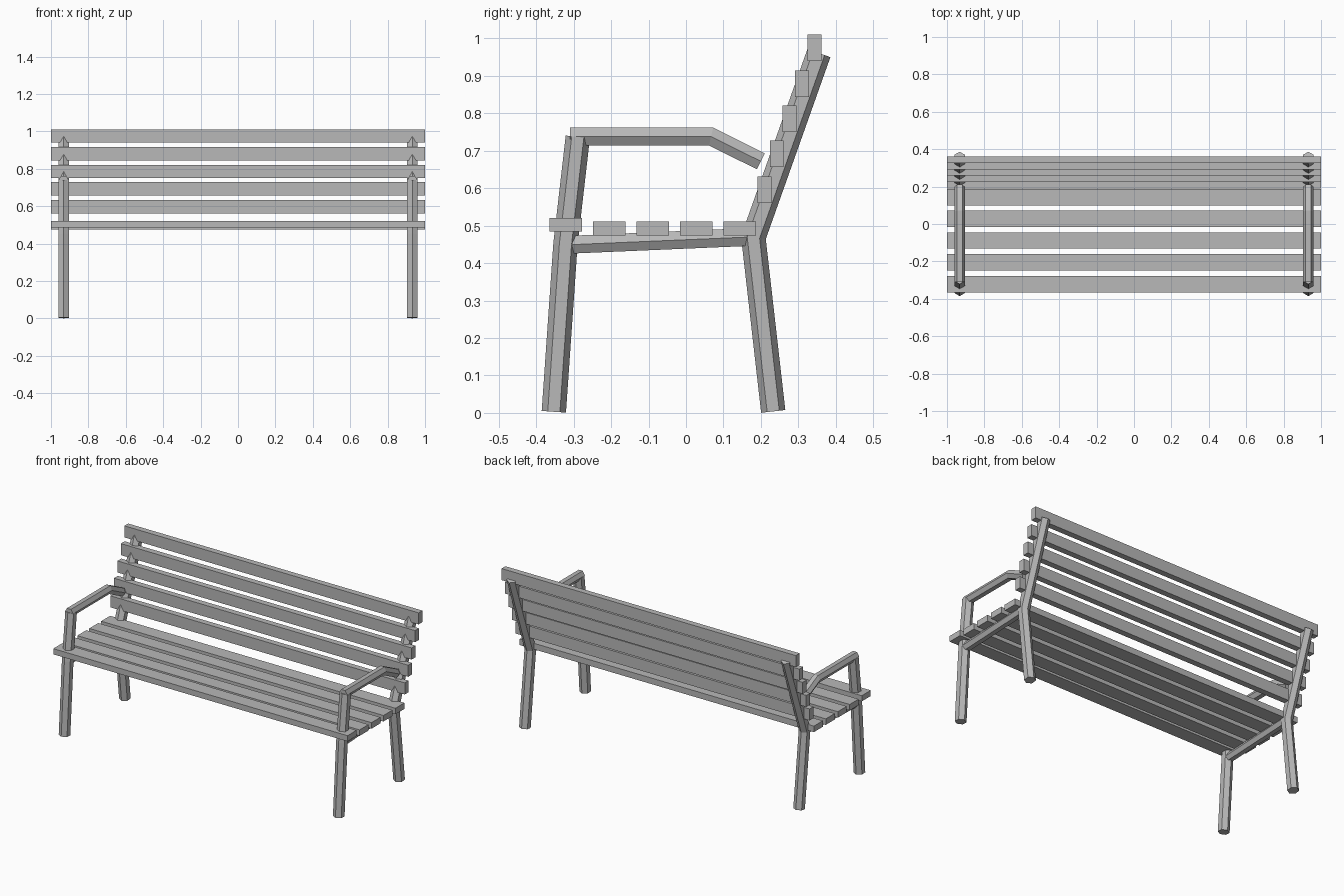
import bpy, bmesh, math
from mathutils import Vector

cube = bpy.data.objects.get("Cube")
if cube:
    bpy.data.objects.remove(cube, do_unlink=True)

GREY = (0.48, 0.48, 0.48, 1)
mat = bpy.data.materials.new("plain grey")
mat.use_nodes = True
mat.diffuse_color = GREY
mat.node_tree.nodes["Principled BSDF"].inputs["Base Color"].default_value = GREY


def finish(name, bm):
    bmesh.ops.recalc_face_normals(bm, faces=bm.faces)
    mesh = bpy.data.meshes.new(name)
    bm.to_mesh(mesh)
    bm.free()
    mesh.materials.append(mat)
    obj = bpy.data.objects.new(name, mesh)
    bpy.context.collection.objects.link(obj)
    return obj


def slat(name, y0, y1, z0, z1):
    """Full-width plank with the given cross-section."""
    bm = bmesh.new()
    bmesh.ops.create_cube(bm, size=1)
    for v in bm.verts:
        v.co = (v.co.x * 2, y0 if v.co.y < 0 else y1, z0 if v.co.z < 0 else z1)
    finish(name, bm)


def hex_bar(name, x, path, radius, turn):
    """Mitred six-sided bar swept along (y, z) points at a fixed x."""
    pts = [Vector(p) for p in path]
    bm = bmesh.new()
    rings = []
    for i, p in enumerate(pts):
        before = (p - pts[i - 1]).normalized() if i else None
        after = (pts[i + 1] - p).normalized() if i < len(pts) - 1 else None
        d = ((before or after) + (after or before)).normalized()
        stretch = 1 / d.dot(before or after)
        side = Vector((-d.y, d.x)) * stretch
        ring = []
        for k in range(6):
            a = turn + k * math.pi / 3
            q = p + side * radius * math.sin(a)
            ring.append(bm.verts.new((x + radius * math.cos(a), q.x, q.y)))
        rings.append(ring)
    for a, b in zip(rings, rings[1:]):
        for k in range(6):
            n = (k + 1) % 6
            bm.faces.new((a[k], a[n], b[n], b[k]))
    bm.faces.new(rings[0])
    bm.faces.new(rings[-1])
    finish(name, bm)


# Seat planks, the front one slightly raised
slat("seat_slat_front", -0.365, -0.278, 0.485, 0.52)
for i in range(4):
    y = -0.248 + i * 0.116
    slat(f"seat_slat_{i + 1}", y, y + 0.087, 0.474, 0.511)

# Backrest planks
for i, (y, z) in enumerate([(0.191, 0.561), (0.224, 0.657), (0.258, 0.75),
                            (0.291, 0.844), (0.325, 0.94)]):
    slat(f"back_slat_{i + 1}", y, y + 0.037, z, z + 0.071)

# Side frames
FLAT_SIDE, POINT_SIDE = math.pi / 6, 0
for label, x in (("left", 0.932), ("right", -0.932)):
    hex_bar(f"front_leg_{label}", x,
            [(-0.353, 0.003), (-0.322, 0.45), (-0.289, 0.737)], 0.0325, FLAT_SIDE)
    hex_bar(f"back_leg_{label}", x,
            [(0.233, 0.004), (0.18, 0.468), (0.355, 0.961)], 0.0325, FLAT_SIDE)
    hex_bar(f"seat_rail_{label}", x,
            [(-0.315, 0.449), (0.175, 0.47)], 0.0275, POINT_SIDE)
    hex_bar(f"armrest_{label}", x,
            [(-0.31, 0.738), (0.067, 0.738), (0.2, 0.672)], 0.0275, POINT_SIDE)
